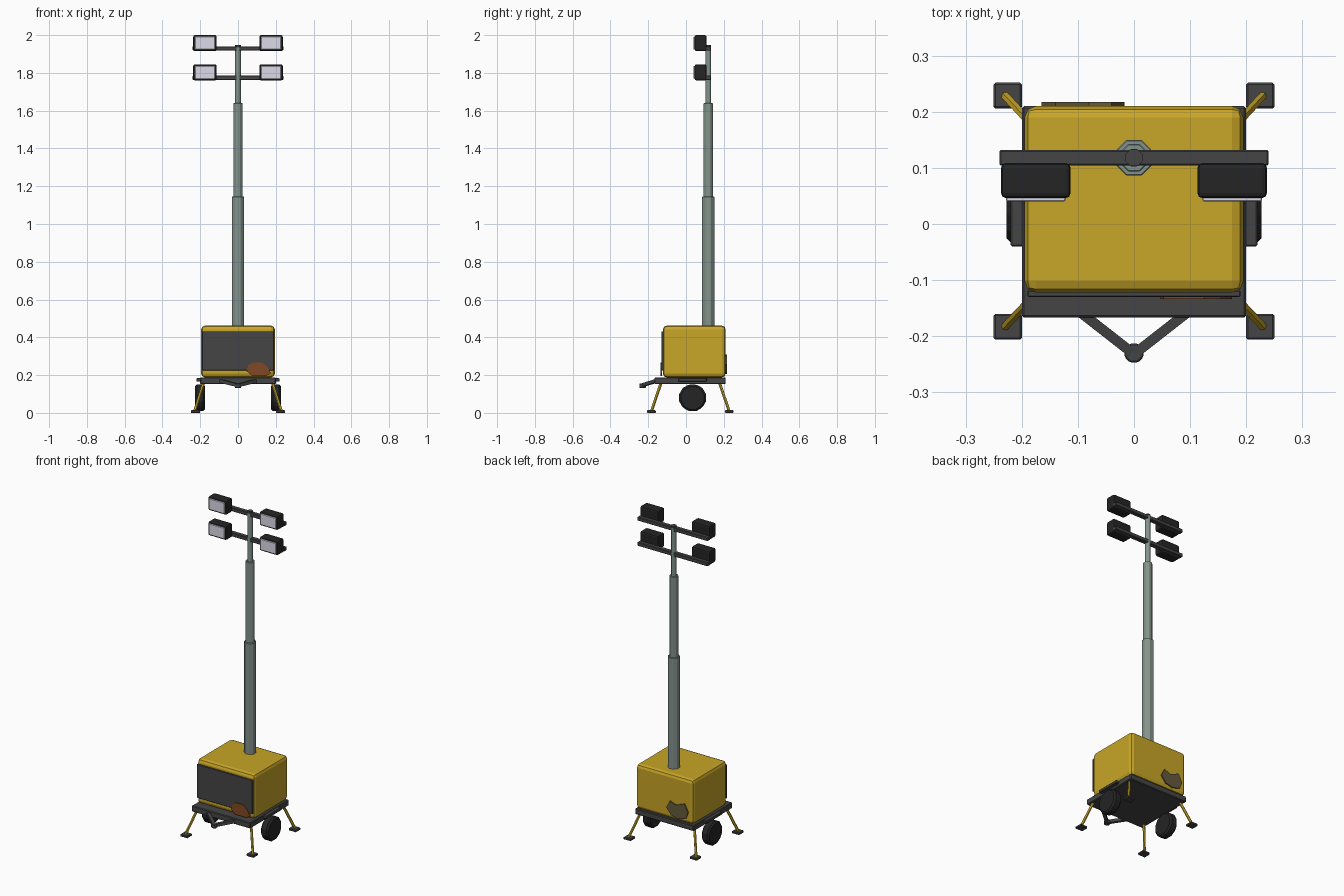
import bpy, bmesh, math
from mathutils import Vector

cube = bpy.data.objects.get("Cube")
if cube:
    bpy.data.objects.remove(cube, do_unlink=True)


def material(name, r, g, b):
    m = bpy.data.materials.new(name)
    m.use_nodes = True
    m.diffuse_color = (r, g, b, 1)
    bsdf = next(n for n in m.node_tree.nodes if n.type == 'BSDF_PRINCIPLED')
    bsdf.inputs["Base Color"].default_value = (r, g, b, 1)
    return m


YELLOW = material("yellow paint", 0.58, 0.38, 0.02)
CHARCOAL = material("charcoal steel", 0.06, 0.06, 0.062)
BLACK = material("black rubber", 0.018, 0.018, 0.018)
STEEL = material("galvanised steel", 0.23, 0.29, 0.26)
LENS = material("lamp glass", 0.72, 0.70, 0.80)
RUST = material("rust", 0.22, 0.065, 0.018)
GRIME = material("brown grime", 0.13, 0.10, 0.045)


def finish(name, bm, mat, bevel=0, segments=1):
    bmesh.ops.recalc_face_normals(bm, faces=bm.faces)
    mesh = bpy.data.meshes.new(name)
    bm.to_mesh(mesh)
    bm.free()
    mesh.materials.append(mat)
    ob = bpy.data.objects.new(name, mesh)
    bpy.context.collection.objects.link(ob)
    if bevel:
        mod = ob.modifiers.new("Bevel", 'BEVEL')
        mod.width = bevel
        mod.segments = segments
        mod.limit_method = 'ANGLE'
    return ob


def box(name, lo, hi, mat, bevel=0, segments=1):
    lo, hi = Vector(lo), Vector(hi)
    bm = bmesh.new()
    bmesh.ops.create_cube(bm, size=1)
    for v in bm.verts:
        v.co = (lo + hi) / 2 + v.co * (hi - lo)
    return finish(name, bm, mat, bevel, segments)


def prism(name, start, end, radius, sides, mat, bevel=0):
    """Straight bar with flat sides; radius is measured to the flats."""
    a, b = Vector(start), Vector(end)
    rot = (b - a).to_track_quat('Z', 'Y')
    corner = radius / math.cos(math.pi / sides)
    bm = bmesh.new()
    rings = []
    for p in (a, b):
        ring = []
        for i in range(sides):
            t = (i + 0.5) * math.tau / sides
            ring.append(bm.verts.new(p + rot @ Vector((corner * math.cos(t), corner * math.sin(t), 0))))
        rings.append(ring)
        bm.faces.new(ring)
    for i in range(sides):
        j = (i + 1) % sides
        bm.faces.new((rings[0][i], rings[0][j], rings[1][j], rings[1][i]))
    return finish(name, bm, mat, bevel)


def patch(name, outline, y0, y1, mat):
    bm = bmesh.new()
    face = bm.faces.new([bm.verts.new((x, y0, z)) for x, z in outline])
    out = bmesh.ops.extrude_face_region(bm, geom=[face])
    for v in out["geom"]:
        if isinstance(v, bmesh.types.BMVert):
            v.co.y = y1
    return finish(name, bm, mat)


# Trailer base and generator housing
box("chassis", (-0.2, -0.167, 0.152), (0.2, 0.21, 0.188), CHARCOAL, 0.004)
box("housing", (-0.195, -0.122, 0.188), (0.195, 0.21, 0.462), YELLOW, 0.02, 2)
box("front_panel", (-0.19, -0.13, 0.225), (0.19, -0.118, 0.432), CHARCOAL, 0.002)

# Weathered patches
patch("rust_patch", [(0.046, 0.22), (0.053, 0.25), (0.08, 0.268), (0.125, 0.268), (0.153, 0.247),
                     (0.175, 0.21), (0.15, 0.195), (0.075, 0.195)], -0.134, -0.126, RUST)
patch("grime_patch", [(-0.017, 0.255), (-0.04, 0.30), (-0.08, 0.285), (-0.14, 0.308), (-0.165, 0.26),
                      (-0.15, 0.22), (-0.10, 0.205), (-0.05, 0.215)], 0.208, 0.217, GRIME)

# Wheels, mudguards, outriggers and drawbar
for side, s in (("left", 1), ("right", -1)):
    prism(side + "_wheel", (s * 0.176, 0.035, 0.08), (s * 0.227, 0.035, 0.08), 0.071, 12, BLACK, 0.01)
    box(side + "_mudguard", (min(s * 0.19, s * 0.22), -0.04, 0.166),
        (max(s * 0.19, s * 0.22), 0.11, 0.184), CHARCOAL, 0.003)
    for end, y, foot_y in (("front", -0.13, -0.183), ("back", 0.175, 0.229)):
        prism(f"{end}_{side}_leg", (s * 0.18, y, 0.165), (s * 0.23, foot_y, 0.008), 0.007, 6, YELLOW)
        box(f"{end}_{side}_foot", (s * 0.225 - 0.025, foot_y - 0.023, 0),
            (s * 0.225 + 0.025, foot_y + 0.023, 0.014), CHARCOAL, 0.003)
    prism(side + "_drawbar", (s * 0.105, -0.15, 0.172), (0, -0.232, 0.146), 0.009, 4, CHARCOAL)
prism("hitch", (0, -0.23, 0.132), (0, -0.23, 0.156), 0.017, 8, CHARCOAL, 0.003)

# Telescopic mast
MAST_Y = 0.118
for name, bottom, top, radius in (("lower", 0.45, 1.145, 0.032),
                                  ("middle", 1.13, 1.64, 0.0245), ("upper", 1.63, 1.94, 0.0155)):
    prism(name + "_mast", (0, MAST_Y, bottom), (0, MAST_Y, top), radius, 8, STEEL, 0.002)
prism("mast_cap", (0, MAST_Y, 1.935), (0, MAST_Y, 1.948), 0.015, 8, CHARCOAL)

# Crossbars with floodlights
for row, z in (("upper", 1.958), ("lower", 1.803)):
    box(row + "_crossbar", (-0.24, 0.104, z - 0.04), (0.24, 0.132, z - 0.017), CHARCOAL, 0.003)
    for side, s in (("left", 1), ("right", -1)):
        x = s * 0.175
        box(f"{row}_{side}_lamp", (x - 0.062, 0.046, z - 0.043), (x + 0.062, 0.109, z + 0.042), BLACK, 0.009, 2)
        box(f"{row}_{side}_lens", (x - 0.053, 0.040, z - 0.034), (x + 0.053, 0.049, z + 0.034), LENS, 0.002)
